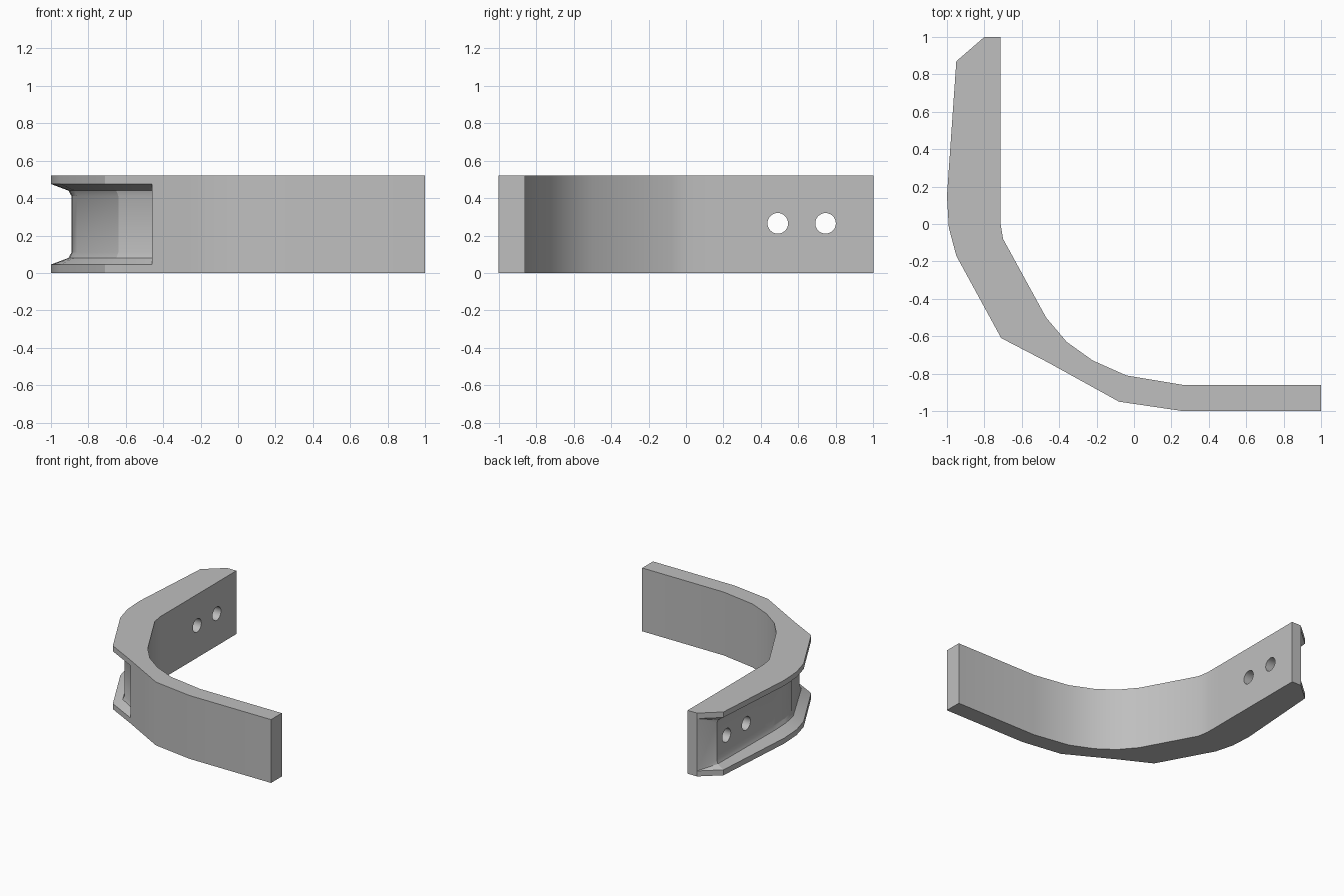
import bpy, bmesh, math
from mathutils import Vector

cube = bpy.data.objects.get("Cube")
if cube:
    bpy.data.objects.remove(cube, do_unlink=True)

HEIGHT = 0.52

steel = bpy.data.materials.new("bracket grey")
steel.use_nodes = True
colour = (0.52, 0.52, 0.52, 1)
steel.diffuse_color = colour
steel.node_tree.nodes["Principled BSDF"].inputs["Base Color"].default_value = colour

# Stations along the bend: inner edge, outer edge, groove floor (None = no groove)
stations = [
    ((-.715, 1), (-.80, 1), None),
    ((-.715, .87), (-.95, .87), (-.89, .87)),
    ((-.715, .15), (-1, .15), (-.89, .15)),
    ((-.715, .01), (-.99, -.02), (-.885, -.01)),
    ((-.70, -.08), (-.95, -.17), (-.86, -.14)),
    ((-.47, -.50), (-.71, -.61), (-.64, -.56)),
    ((-.36, -.63), (-.46, -.74), (-.46, -.67)),
    ((-.36, -.63), (-.46, -.74), None),
    ((-.22, -.73), (-.27, -.845), None),
    ((-.04, -.81), (-.08, -.95), None),
    ((.26, -.86), (.26, -1), None),
    ((1, -.86), (1, -1), None),
]


def section(index):
    """Points around one cross-section, mirrored about mid height."""
    inner, outer, floor = (Vector(p) if p else None for p in stations[index])
    rim, root, base = 0.045, 0.08, 0.11
    if floor is None:
        floor = outer
        if index == 0:
            root = base = rim
    fillet = outer.lerp(floor, 0.85)
    lower = [(inner, 0), (outer, 0), (outer, rim), (fillet, root), (floor, base)]
    upper = [(p, HEIGHT - z) for p, z in reversed(lower)]
    return [(p.x, p.y, z) for p, z in lower + upper]


# Bent bracket with a grooved outer side
bm = bmesh.new()
rings = [[bm.verts.new(co) for co in section(i)] for i in range(len(stations))]
for a, b in zip(rings, rings[1:]):
    for i in range(len(a)):
        j = (i + 1) % len(a)
        bm.faces.new((a[i], a[j], b[j], b[i]))
bm.faces.new(rings[0])
bm.faces.new(rings[-1])
bmesh.ops.remove_doubles(bm, verts=bm.verts, dist=0.0005)
bmesh.ops.recalc_face_normals(bm, faces=bm.faces)
mesh = bpy.data.meshes.new("bent_bracket")
bm.to_mesh(mesh)
bm.free()
bracket = bpy.data.objects.new("bent_bracket", mesh)
bpy.context.collection.objects.link(bracket)
mesh.materials.append(steel)

# Two bolt holes through the grooved arm
for y in (0.49, 0.745):
    bpy.ops.mesh.primitive_cylinder_add(
        vertices=32, radius=0.055, depth=0.8,
        location=(-0.8, y, 0.265), rotation=(0, math.pi / 2, 0))
    cutter = bpy.context.object
    cutter.name = "bolt_hole_cutter"
    cutter.hide_render = True
    cutter.data.materials.append(steel)
    cut = bracket.modifiers.new("bolt_hole", "BOOLEAN")
    cut.object = cutter
    cut.operation = "DIFFERENCE"
    cut.solver = "EXACT"
    bpy.ops.object.select_all(action="DESELECT")
    bracket.select_set(True)
    bpy.context.view_layer.objects.active = bracket
    bpy.ops.object.modifier_apply(modifier=cut.name)
    bpy.data.objects.remove(cutter, do_unlink=True)

bpy.ops.object.shade_smooth_by_angle(angle=math.radians(25))
